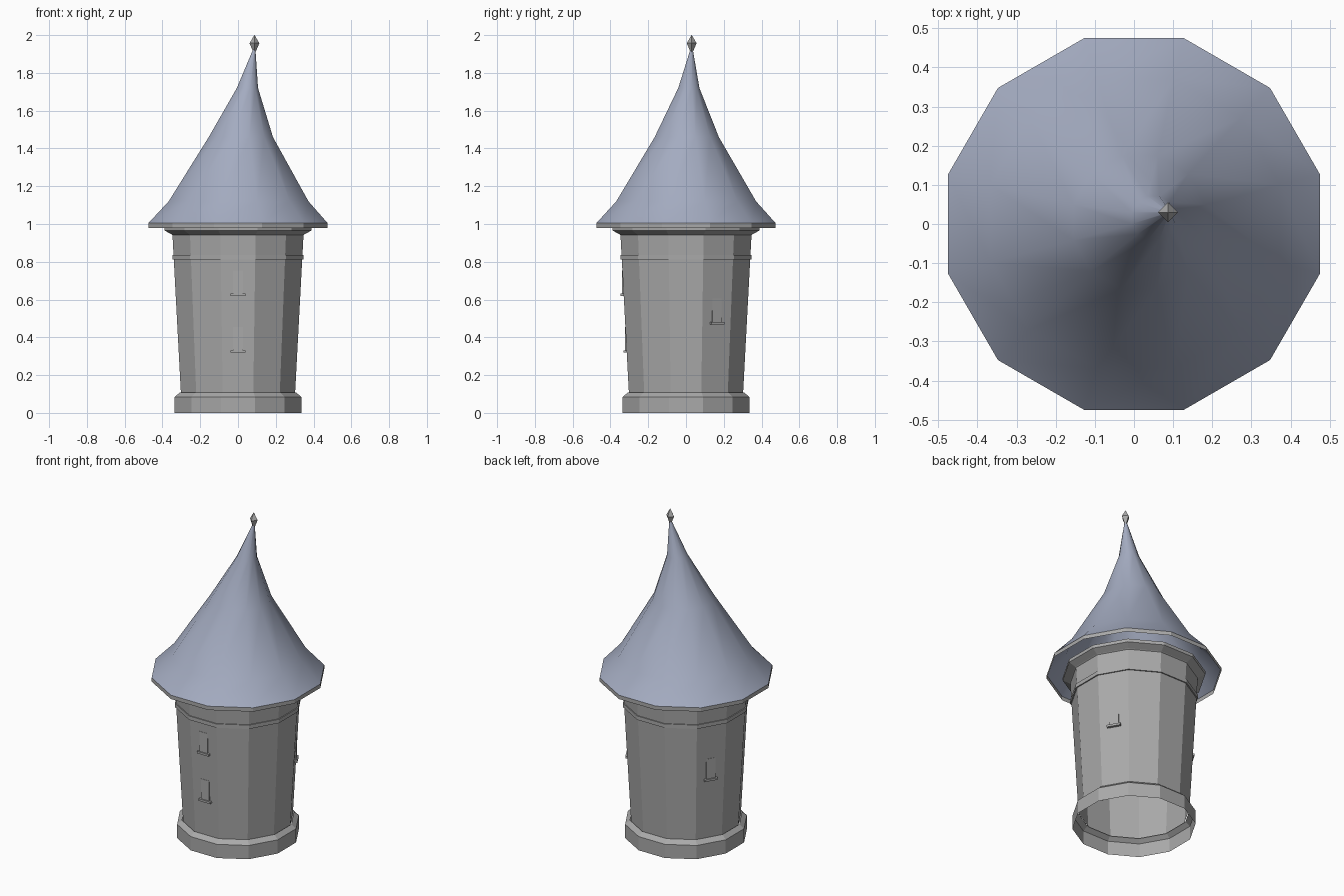
import bpy, bmesh, math
from mathutils import Matrix, Vector

if "Cube" in bpy.data.objects:
    bpy.data.objects.remove(bpy.data.objects["Cube"])

SIDES = 12


def material(name, rgb):
    m = bpy.data.materials.new(name)
    m.diffuse_color = (*rgb, 1)
    m.use_nodes = True
    m.node_tree.nodes["Principled BSDF"].inputs["Base Color"].default_value = m.diffuse_color
    return m


stone = material("grey stone", (0.40, 0.40, 0.40))
slate = material("blue slate", (0.37, 0.41, 0.53))


def finish(bm, name, mat, smooth=False):
    me = bpy.data.meshes.new(name)
    bm.to_mesh(me)
    bm.free()
    ob = bpy.data.objects.new(name, me)
    bpy.context.collection.objects.link(ob)
    me.materials.append(mat)
    for p in me.polygons:
        p.use_smooth = smooth
    return ob


def loft(name, rings, mat, n=SIDES, smooth=False, offset=None, cap=False):
    """Stack of n-sided rings: (flat-to-centre distance, z, centre x, centre y)."""
    bm = bmesh.new()
    off = math.pi / n if offset is None else offset
    loops = []
    for ring in rings:
        a, z = ring[:2]
        cx, cy = ring[2:] if len(ring) > 2 else (0, 0)
        r = a / math.cos(off)
        loops.append([bm.verts.new((cx + r * math.cos(off + k * math.tau / n),
                                    cy + r * math.sin(off + k * math.tau / n), z))
                      for k in range(n)])
    for lo, hi in zip(loops, loops[1:]):
        for k in range(n):
            j = (k + 1) % n
            bm.faces.new((lo[k], lo[j], hi[j], hi[k]))
    if cap:
        bm.faces.new(loops[0][::-1])
        bm.faces.new(loops[-1])
    return finish(bm, name, mat, smooth)


# Tower: open plinth, flaring wall, string course and cornice
loft("plinth", [(0.335, 0), (0.335, 0.085), (0.308, 0.108)], stone)
loft("wall", [(0.302, 0.10), (0.347, 0.945)], stone)
loft("string_course", [(0.335, 0.812), (0.347, 0.812), (0.347, 0.836), (0.337, 0.836)], stone)
loft("cornice", [(0.343, 0.938), (0.352, 0.945), (0.388, 0.965), (0.388, 0.985), (0.34, 0.985)], stone)

# Roof: eave strip and leaning, sweeping cone
loft("eave_strip", [(0.475, 0.98), (0.475, 1.004)], stone)
loft("roof", [(0.475, 1.004), (0.37, 1.12, 0.003, 0.001), (0.17, 1.46, 0.015, 0.004),
              (0.056, 1.72, 0.05, 0.015), (0.005, 1.93, 0.087, 0.03)], slate, smooth=True)

# Finial: small four-sided diamond at the leaning tip
loft("finial", [(0.006, 1.91, 0.087, 0.03), (0.026, 1.957, 0.087, 0.03),
                (0.001, 2.0, 0.087, 0.03)], stone, n=4, offset=0, cap=True)


def box(name, angle, dist, z, size, mat):
    """Box whose local x points outward from the tower at the given angle."""
    bm = bmesh.new()
    bmesh.ops.create_cube(bm, size=1)
    bmesh.ops.scale(bm, vec=Vector(size), verts=bm.verts)
    bmesh.ops.translate(bm, vec=(dist, 0, z), verts=bm.verts)
    bmesh.ops.rotate(bm, cent=(0, 0, 0), matrix=Matrix.Rotation(math.radians(angle), 3, 'Z'),
                     verts=bm.verts)
    return finish(bm, name, mat)


# Slit windows: thin upright panel on a projecting sill
for i, (angle, z) in enumerate([(-90, 0.325), (-90, 0.625), (30, 0.475), (150, 0.475)]):
    wall = 0.302 + (z - 0.10) * 0.045 / 0.845
    box(f"window_panel_{i}", angle, wall + 0.004, z + 0.065, (0.009, 0.055, 0.13), stone)
    box(f"window_sill_{i}", angle, wall + 0.006, z, (0.02, 0.08, 0.013), stone)
